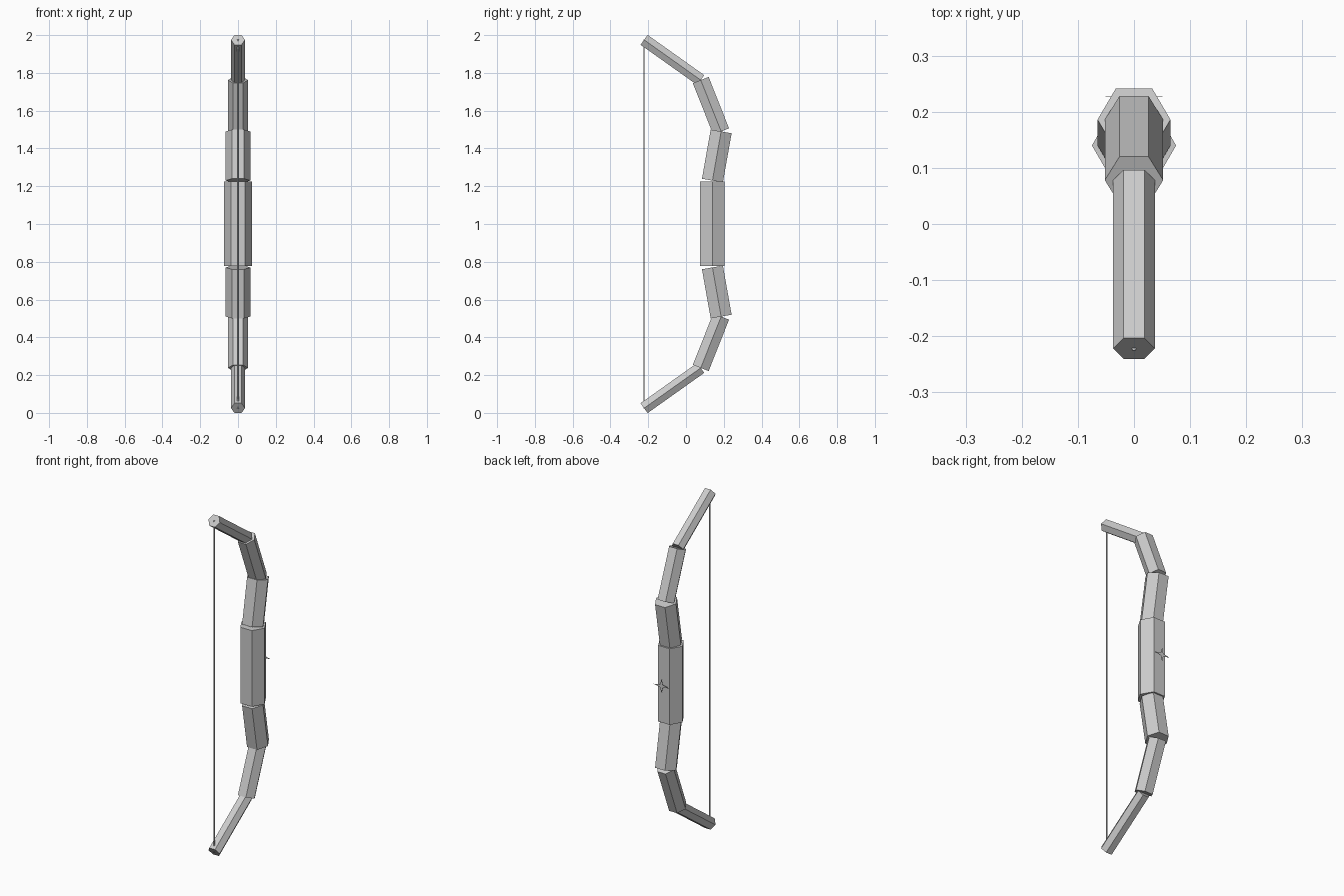
import bpy, bmesh, math
from mathutils import Vector, Matrix

if "Cube" in bpy.data.objects:
    bpy.data.objects.remove(bpy.data.objects["Cube"])

grey = bpy.data.materials.new("plain_grey")
grey.diffuse_color = (0.6, 0.6, 0.6, 1)
grey.use_nodes = True
grey.node_tree.nodes["Principled BSDF"].inputs["Base Color"].default_value = grey.diffuse_color


def finish(name, bm):
    bmesh.ops.recalc_face_normals(bm, faces=bm.faces)
    me = bpy.data.meshes.new(name)
    bm.to_mesh(me)
    bm.free()
    me.materials.append(grey)
    ob = bpy.data.objects.new(name, me)
    bpy.context.collection.objects.link(ob)
    return ob


def prism(name, a, b, radius, sides=6):
    """Capped prism between two (y, z) points, with corners on +-x."""
    a, b = Vector((0, *a)), Vector((0, *b))
    axis = (b - a).normalized()
    side = Vector((1, 0, 0))
    up = axis.cross(side)
    bm = bmesh.new()
    rings = []
    for c in (a, b):
        ring = []
        for i in range(sides):
            t = 2 * math.pi * i / sides
            ring.append(bm.verts.new(c + radius * (side * math.cos(t) + up * math.sin(t))))
        rings.append(ring)
    lo, hi = rings
    bm.faces.new(lo)
    bm.faces.new(hi)
    for i in range(sides):
        j = (i + 1) % sides
        bm.faces.new((lo[i], lo[j], hi[j], hi[i]))
    return finish(name, bm)


# grip
prism("grip", (0.14, 0.777), (0.14, 1.225), 0.075)

# limb segments, repeated above and below the grip
path = [(0.14, 1.23), (0.186, 1.49), (0.078, 1.762), (-0.222, 1.975)]
radii = [0.065, 0.052, 0.037]
parts = ["inner_limb", "middle_limb", "outer_limb"]
for i, part in enumerate(parts):
    a, b = path[i], path[i + 1]
    prism("upper_" + part, a, b, radii[i])
    prism("lower_" + part, (a[0], 2 - a[1]), (b[0], 2 - b[1]), radii[i])

# bowstring
prism("bowstring", (-0.222, 0.023), (-0.222, 1.977), 0.004)

# thin four-pointed star plate in front of the grip
bm = bmesh.new()
verts = []
for i in range(8):
    t = math.pi * i / 4
    r = 0.012 if i % 2 else (0.051 if i % 4 == 0 else 0.042)
    verts.append(bm.verts.new((r * math.cos(t), 0.227, 1.004 + r * math.sin(t))))
face = bm.faces.new(verts)
ext = bmesh.ops.extrude_face_region(bm, geom=[face], use_keep_orig=True)
for v in ext["geom"]:
    if isinstance(v, bmesh.types.BMVert):
        v.co.y += 0.001
finish("star_plate", bm)
